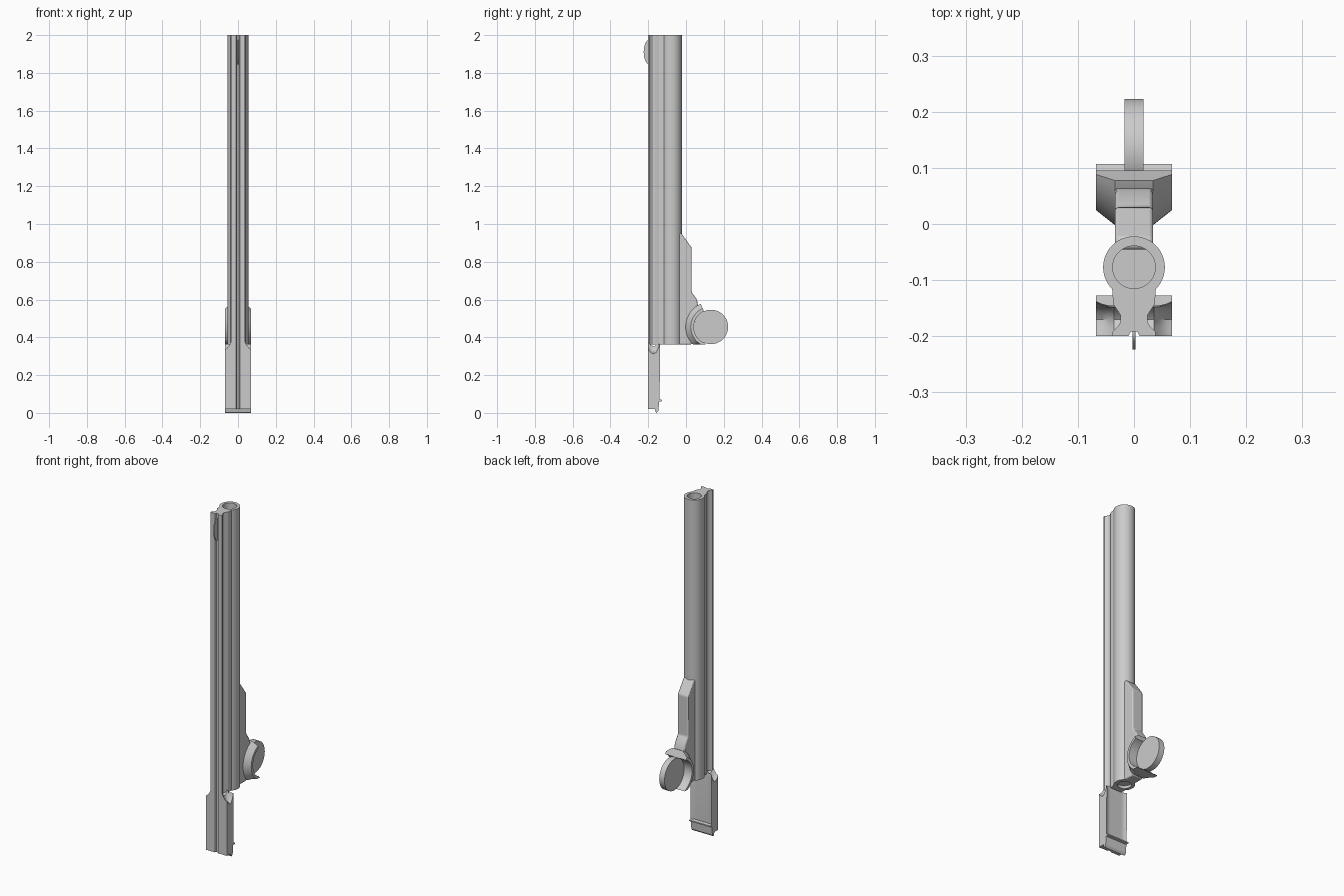
import bpy, bmesh, math
from mathutils import Matrix

if "Cube" in bpy.data.objects:
    bpy.data.objects.remove(bpy.data.objects["Cube"])


def finish(name, bm, bevel=0):
    bmesh.ops.recalc_face_normals(bm, faces=bm.faces[:])
    me = bpy.data.meshes.new(name)
    bm.to_mesh(me)
    bm.free()
    ob = bpy.data.objects.new(name, me)
    bpy.context.collection.objects.link(ob)
    if bevel:
        mod = ob.modifiers.new("bevel", 'BEVEL')
        mod.width, mod.segments = bevel, 2
    return ob


def loft(name, sections, bevel=0):
    """Bridge matching closed sections and cap both ends."""
    bm = bmesh.new()
    rings = [[bm.verts.new(p) for p in s] for s in sections]
    n = len(rings[0])
    for a, b in zip(rings, rings[1:]):
        for i in range(n):
            j = (i + 1) % n
            bm.faces.new((a[i], a[j], b[j], b[i]))
    bm.faces.new(rings[0][::-1])
    bm.faces.new(rings[-1])
    return finish(name, bm, bevel)


def disc(name, radius, depth, loc, axis='Z', segs=48):
    bm = bmesh.new()
    rot = Matrix.Rotation(math.pi / 2, 4, 'Y') if axis == 'X' else Matrix()
    bmesh.ops.create_cone(bm, cap_ends=True, segments=segs, radius1=radius, radius2=radius,
                          depth=depth, matrix=Matrix.Translation(loc) @ rot)
    return finish(name, bm)


def cut(ob, cutter):
    mod = ob.modifiers.new("cut", 'BOOLEAN')
    mod.operation, mod.object, mod.solver = 'DIFFERENCE', cutter, 'EXACT'
    bpy.context.view_layer.objects.active = ob
    bpy.ops.object.modifier_apply(modifier=mod.name)
    bpy.data.objects.remove(cutter)


def slab(profile, x):
    return [(x, y, z) for y, z in profile]


# Barrel tube with waisted top rail and a sighting groove
CY, R = -0.077, 0.055
half = [(0.038, -0.128), (0.037, -0.143), (0.030, -0.153), (0.024, -0.163), (0.024, -0.175),
        (0.030, -0.184), (0.038, -0.192), (0.038, -0.2), (0.010, -0.2), (0.006, -0.192)]
arc = [(R * math.cos(math.radians(a)), CY + R * math.sin(math.radians(a)))
       for a in range(-45, 226, 6)]
section = arc + [(-x, y) for x, y in half] + half[::-1]
barrel = loft("barrel", [[(x, y, z) for x, y in section] for z in (0.362, 2.0)])
cut(barrel, disc("bore_cutter", 0.038, 1.64, (0, CY, 1.22)))
cut(barrel, disc("rear_cutter", 0.036, 0.03, (0, CY, 0.362)))

# Rear mounting block: scooped shoulders, hollowed back and a foot lip
lower = [(-0.2, 0.02), (-0.165, 0.02), (-0.160, 0.003), (-0.155, 0.0), (-0.146, 0.012),
         (-0.142, 0.06), (-0.127, 0.062), (-0.127, 0.069), (-0.140, 0.071)]
shoulder = [(-0.137, 0.34), (-0.139, 0.365), (-0.148, 0.338), (-0.158, 0.320),
            (-0.170, 0.312), (-0.185, 0.318), (-0.2, 0.337)]


def block_slice(x, hollow, rise, groove=0):
    pts = [(y + (groove if y < -0.19 else 0), z) for y, z in lower[:-1]]
    pts.append((lower[-1][0] - hollow, lower[-1][1]))
    pts += [(y + groove, z + rise) if y < -0.19 else
            (y - (hollow if i < 2 else 0), z + (0 if i < 2 else rise))
            for i, (y, z) in enumerate(shoulder)]
    return slab(pts, x)


outer = [(0.068, 0, 0), (0.058, 0.005, 0.006), (0.045, 0.008, 0.022), (0.036, 0.008, 0.04),
         (0.010, 0.008, 0.04)]
slices = [block_slice(-x, h, r) for x, h, r in outer]
slices += [block_slice(-0.006, 0.008, 0.04, 0.008), block_slice(0.006, 0.008, 0.04, 0.008)]
slices += [block_slice(x, h, r) for x, h, r in outer[::-1]]
block = loft("rear_block", slices)

# Underside lug running down to the wheel cradle
lug_profile = [(-0.045, 0.95), (-0.024, 0.95), (0.030, 0.875), (0.030, 0.64), (0.058, 0.60),
               (0.066, 0.555), (0.035, 0.50), (0.03, 0.362), (-0.045, 0.362)]
lug = loft("lug", [slab(lug_profile, x) for x in (-0.034, 0.034)], 0.006)

# Flared cradle wrapped round the wheel, flat underneath
WY, WZ = 0.132, 0.455


def cradle_slice(x, r_out):
    def pts(r, a0, a1, step):
        return [(WY + r * math.cos(math.radians(a)),
                 max(0.361, WZ + r * math.sin(math.radians(a)))) for a in range(a0, a1, step)]
    inner = pts(0.091, 114, 250, 6)
    back = pts(r_out, 114, 250, 6)
    back[-1] = (0.107, 0.361)
    return slab(inner + back[::-1], x)


cradle = loft("wheel_cradle", [cradle_slice(x, r) for x, r in
              ((-0.068, 0.107), (-0.034, 0.134), (0.034, 0.134), (0.068, 0.107))])

# Wheel and front sight blade
wheel = disc("wheel", 0.091, 0.034, (0, WY, WZ), 'X')
sight_profile = [(-0.186, 1.845)] + [
    (-0.195 - 0.029 * math.sin(math.pi * i / 12), 1.845 + 0.13 * (1 - math.cos(math.pi * i / 12)) / 2)
    for i in range(13)] + [(-0.186, 1.975)]
sight = loft("front_sight", [slab(sight_profile, x) for x in (-0.003, 0.003)])

# Smooth curved faces, keep hard edges
for ob in (barrel, block, lug, cradle, wheel, sight):
    bpy.ops.object.select_all(action='DESELECT')
    ob.select_set(True)
    bpy.context.view_layer.objects.active = ob
    bpy.ops.object.shade_smooth_by_angle(angle=math.radians(30))
